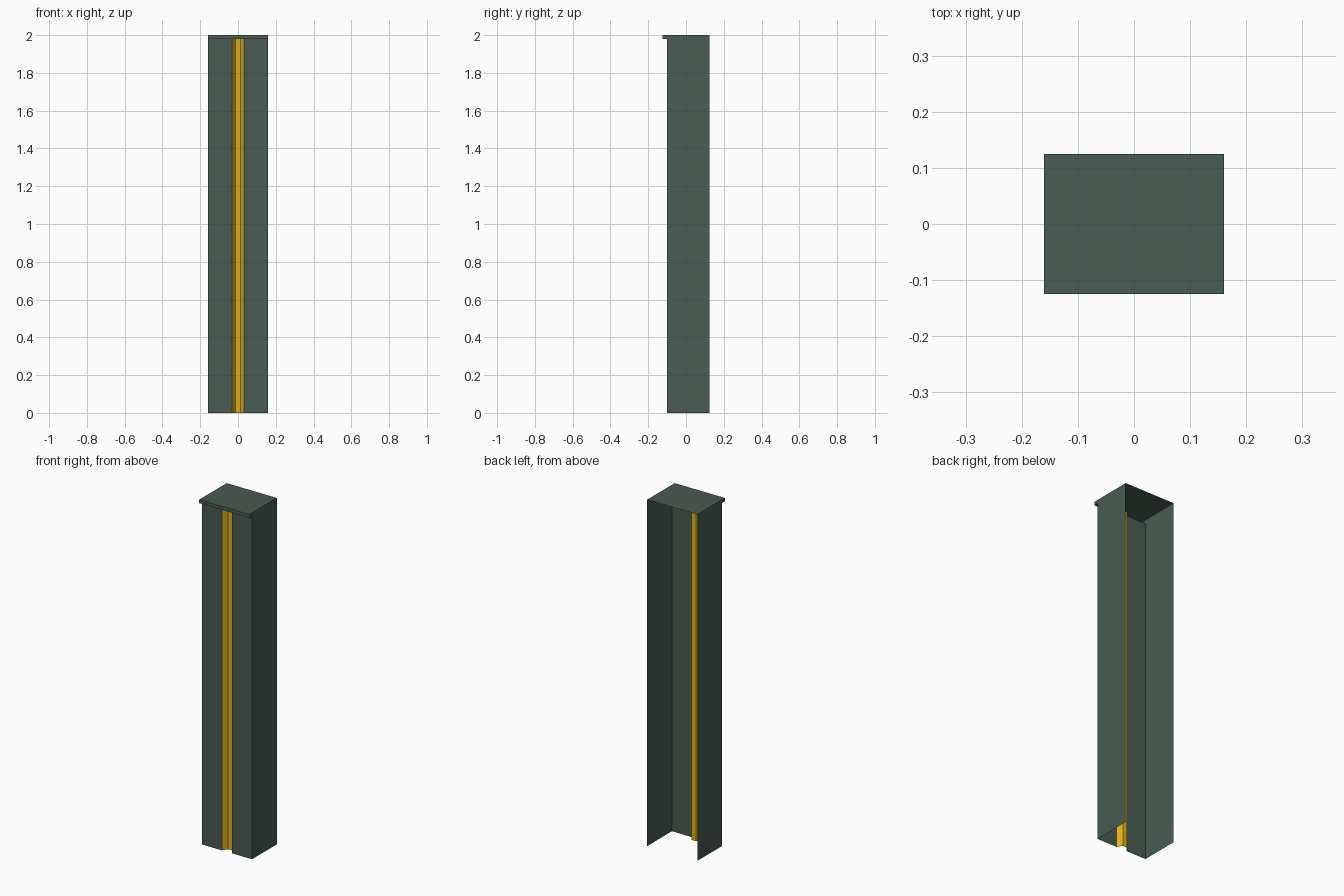
import bpy

if "Cube" in bpy.data.objects:
    bpy.data.objects.remove(bpy.data.objects["Cube"])

W, BACK, FRONT, LIP = 0.16, 0.125, -0.10, -0.125
TOP, LIP_Z = 2.0, 1.98
GROOVE, FLOOR, FLOOR_Y = 0.033, 0.014, -0.071


def material(name, color):
    m = bpy.data.materials.new(name)
    m.diffuse_color = color
    m.use_nodes = True
    m.node_tree.nodes["Principled BSDF"].inputs["Base Color"].default_value = m.diffuse_color
    return m


green = material("green_paint", (0.065, 0.109, 0.087, 1))
yellow = material("yellow_paint", (0.75, 0.45, 0.01, 1))


def sheet(name, verts, faces, mat):
    mesh = bpy.data.meshes.new(name)
    mesh.from_pydata(verts, [], faces)
    mesh.materials.append(mat)
    obj = bpy.data.objects.new(name, mesh)
    bpy.context.collection.objects.link(obj)
    return obj


def strip(name, near, far, mat):
    """Quads joining two matching polylines."""
    n = len(near)
    faces = [(i, i + 1, n + i + 1, n + i) for i in range(n - 1)]
    return sheet(name, near + far, faces, mat)


# Side panels, including the closed ends of the overhanging lip
side = [(FRONT, 0), (BACK, 0), (BACK, TOP), (LIP, TOP), (LIP, LIP_Z), (FRONT, LIP_Z)]
for name, s in (("left", -1), ("right", 1)):
    outline = side if s > 0 else side[::-1]
    sheet(name + "_side_panel", [(s * W, y, z) for y, z in outline],
          [tuple(range(6))], green)

    # Front panels either side of the groove
    a, b = sorted((s * GROOVE, s * W))
    strip(name + "_front_panel", [(a, FRONT, 0), (b, FRONT, 0)],
          [(a, FRONT, LIP_Z), (b, FRONT, LIP_Z)], green)

# Top sheet folded down into the front lip
fold = [(BACK, TOP), (LIP, TOP), (LIP, LIP_Z), (FRONT, LIP_Z)]
strip("top_cap", [(-W, y, z) for y, z in fold], [(W, y, z) for y, z in fold], green)

# Recessed yellow channel, open at the back of the post
groove = [(-GROOVE, FRONT), (-FLOOR, FLOOR_Y), (FLOOR, FLOOR_Y), (GROOVE, FRONT)]
strip("yellow_channel", [(x, y, 0) for x, y in groove],
      [(x, y, LIP_Z) for x, y in groove], yellow)

# Plate closing the upper end of the channel
sheet("channel_end_plate", [(x, y, LIP_Z) for x, y in groove], [(0, 1, 2, 3)], green)
